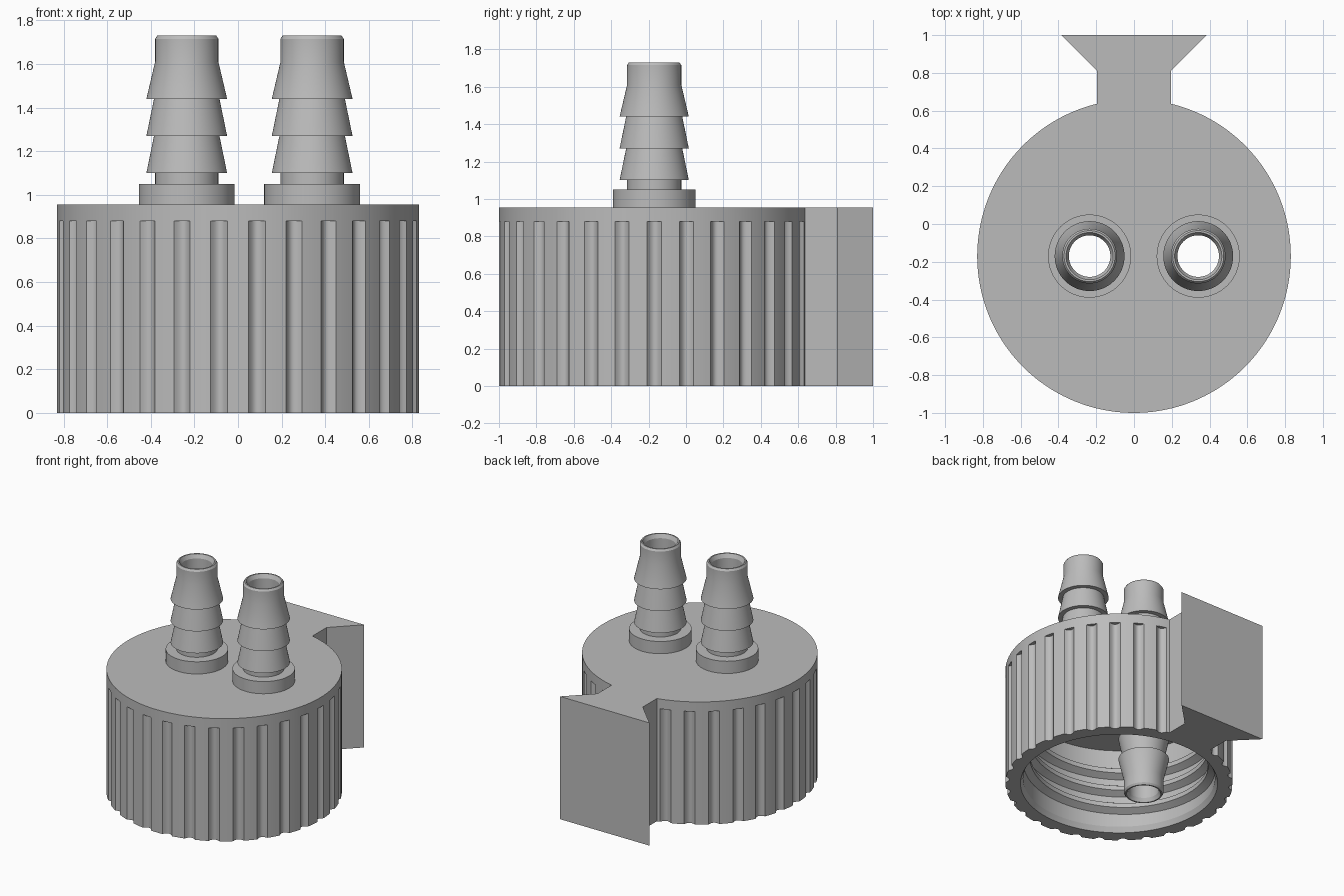
import bpy, bmesh
from math import sin, cos, pi, radians

old = bpy.data.objects.get("Cube")
if old:
    bpy.data.objects.remove(old, do_unlink=True)

CY = -0.17                 # cap axis
R, TOP, BAND, CEILING = 0.83, 0.955, 0.88, 0.68
WALL, BORE = 0.70, 0.11
NOZZLES = {"right": -0.235, "left": 0.34}

grey = bpy.data.materials.new("plain grey")
grey.use_nodes = True
grey.diffuse_color = (0.5, 0.5, 0.5, 1)
grey.node_tree.nodes["Principled BSDF"].inputs["Base Color"].default_value = (0.5, 0.5, 0.5, 1)


def finish(bm, name, location=(0, 0, 0), angle=25):
    bmesh.ops.remove_doubles(bm, verts=bm.verts, dist=0.0001)
    bmesh.ops.recalc_face_normals(bm, faces=bm.faces)
    mesh = bpy.data.meshes.new(name)
    bm.to_mesh(mesh)
    bm.free()
    mesh.materials.append(grey)
    ob = bpy.data.objects.new(name, mesh)
    bpy.context.collection.objects.link(ob)
    ob.location = location
    shade(ob, angle)
    return ob


def shade(ob, angle=25):
    bpy.ops.object.select_all(action='DESELECT')
    ob.select_set(True)
    bpy.context.view_layer.objects.active = ob
    bpy.ops.object.shade_smooth_by_angle(angle=radians(angle))


def bridge(bm, rings, closed=True):
    """Join consecutive rings of vertices with quads."""
    for a, b in zip(rings, rings[1:]):
        n = len(a)
        for i in range(n if closed else n - 1):
            j = (i + 1) % n
            bm.faces.new((a[i], a[j], b[j], b[i]))


def lathe(name, profile, location, steps=64):
    bm = bmesh.new()
    rings = [[bm.verts.new((r * cos(2 * pi * i / steps), r * sin(2 * pi * i / steps), z))
              for i in range(steps)] for r, z in profile]
    bridge(bm, rings)
    return finish(bm, name, location)


# Cap outline: each sector is a shallow scooped groove followed by a plain land
SECTORS, HALF, DEPTH = 30, radians(2.7), 0.028
outline = []
for s in range(SECTORS):
    centre = radians(6 + 12 * s) - pi / 2
    under_stem = abs(centre - pi / 2) < radians(10)
    for k in range(9):
        t = k / 4 - 1
        dip = 0 if under_stem else DEPTH * (1 - t * t)
        outline.append((centre + t * HALF, dip))
    for k in (1, 2, 3):
        outline.append((centre + HALF + k / 4 * (radians(12) - 2 * HALF), 0))

# Cap shell, from the top disc down the outside and up the inside
bm = bmesh.new()
rings = []
for radius, z, grooved in ((R, TOP, 0), (R, BAND, 0), (R, BAND, 1), (R, 0, 1),
                           (0.72, 0, 0), (WALL, 0.04, 0), (WALL, CEILING, 0)):
    rings.append([bm.verts.new(((radius - grooved * d) * cos(a), (radius - grooved * d) * sin(a), z))
                  for a, d in outline])
bridge(bm, rings)
bm.faces.new(rings[0])
bm.faces.new(rings[-1])
cap = finish(bm, "cap_shell", (0, CY, 0))

# Bores through the cap top
for side, x in NOZZLES.items():
    bpy.ops.mesh.primitive_cylinder_add(vertices=64, radius=BORE, depth=1, location=(x, CY, 0.85))
    cutter = bpy.context.object
    cutter.name = side + "_bore_cutter"
    mod = cap.modifiers.new("bore", 'BOOLEAN')
    mod.object, mod.operation, mod.solver = cutter, 'DIFFERENCE', 'EXACT'
    bpy.context.view_layer.objects.active = cap
    bpy.ops.object.modifier_apply(modifier=mod.name)
    bpy.data.objects.remove(cutter, do_unlink=True)
shade(cap)

# Barbed hose nozzles: heights are measured up from the flange top
NECK, BARB = 0.145, 0.185
barbs = [(NECK, 0), (NECK, 0.05)]
for i, tip in enumerate((0.15, 0.15, NECK)):
    barbs += [(BARB, 0.05 + 0.17 * i), (tip, 0.22 + 0.17 * i)]
barbs += [(NECK, 0.665), (0.135, 0.68), (0.125, 0.68), (BORE, 0.65)]
FLANGE = 1.05
upper = [(0.22, TOP), (0.22, FLANGE)] + [(r, FLANGE + h) for r, h in barbs] + [(BORE, TOP)]
lower = [(r, CEILING - h) for r, h in barbs] + [(BORE, CEILING)]
for side, x in NOZZLES.items():
    lathe(side + "_nozzle", upper, (x, CY, 0))
lathe("inner_nozzle", lower, (NOZZLES["right"], CY, 0))

# Dovetail mounting stem at the back
bm = bmesh.new()
half = [(0.195, 0.56), (0.195, 0.81), (0.385, 1.0)]
shape = half + [(-x, y) for x, y in reversed(half)]
base = bm.faces.new([bm.verts.new((x, y, 0)) for x, y in shape])
ext = bmesh.ops.extrude_face_region(bm, geom=[base], use_keep_orig=True)
bmesh.ops.translate(bm, vec=(0, 0, TOP), verts=[v for v in ext["geom"] if isinstance(v, bmesh.types.BMVert)])
finish(bm, "dovetail_stem")

# Helical screw thread inside the cap, fading into the wall at both ends
bm = bmesh.new()
TURNS, STEPS, PITCH = 3.5, 72, 0.145
count = int(TURNS * STEPS)
rings = []
for i in range(count + 1):
    a = 2 * pi * i / STEPS
    z = 0.1 + PITCH * i / STEPS
    fade = min(1, i / 10, (count - i) / 10)
    crest = WALL + 0.004 - 0.054 * fade
    section = ((WALL + 0.004, -0.05), (crest, -0.018), (crest, 0.018), (WALL + 0.004, 0.05))
    rings.append([bm.verts.new((r * cos(a), r * sin(a), z + dz)) for r, dz in section])
bridge(bm, rings)
finish(bm, "screw_thread", (0, CY, 0))
